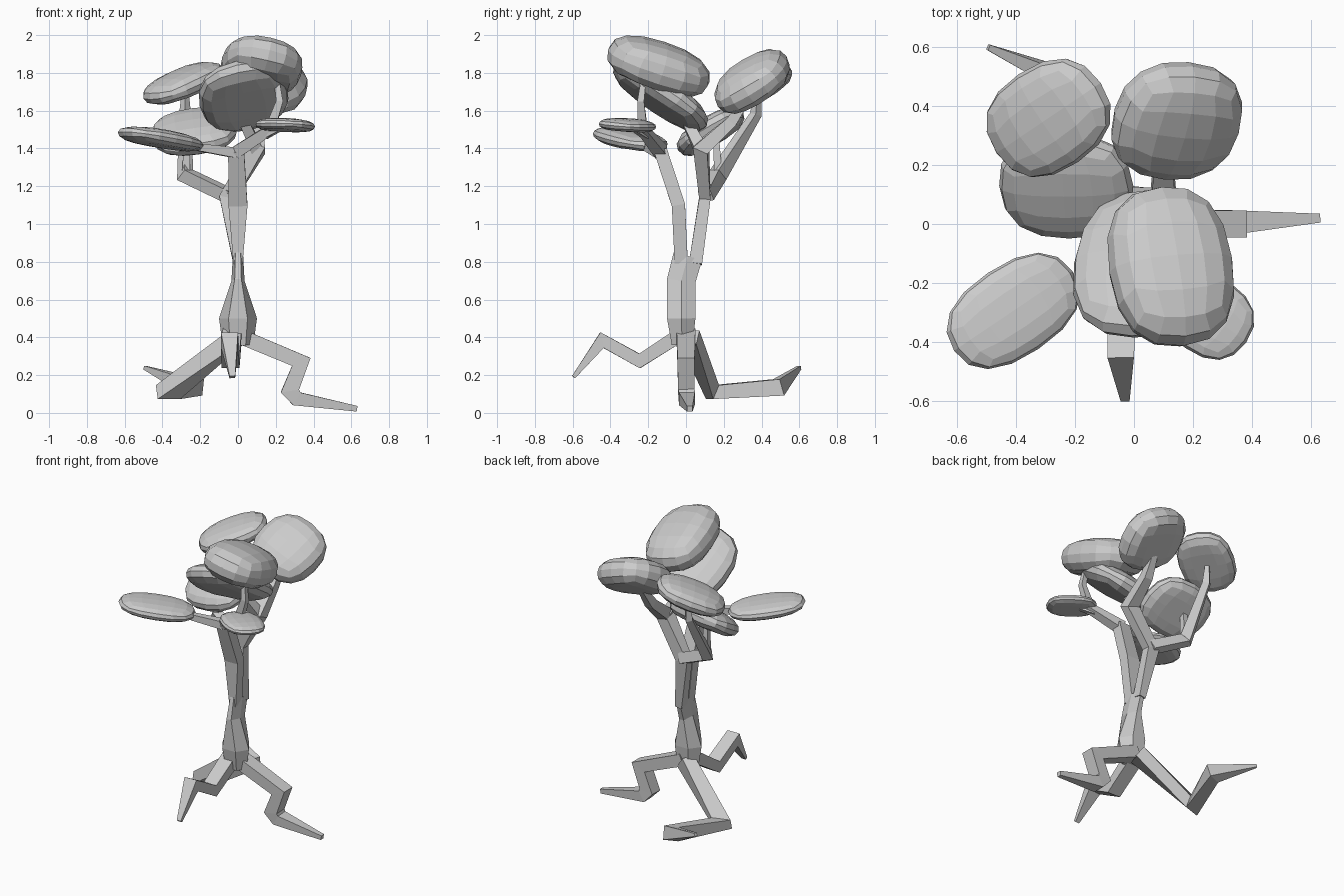
import bpy, bmesh, math
from mathutils import Vector, Euler, Matrix

if "Cube" in bpy.data.objects:
    bpy.data.objects.remove(bpy.data.objects["Cube"])


def finish(bm, name):
    bmesh.ops.recalc_face_normals(bm, faces=bm.faces)
    me = bpy.data.meshes.new(name)
    bm.to_mesh(me)
    bm.free()
    ob = bpy.data.objects.new(name, me)
    bpy.context.collection.objects.link(ob)
    return ob


def tube(name, pts, radii, ref, n=4):
    """Tapered limb with mitred bends; radius is r or (along u, along ref)."""
    bm = bmesh.new()
    pts = [Vector(p) for p in pts]
    ref = Vector(ref)
    dirs = [(b - a).normalized() for a, b in zip(pts, pts[1:])]
    k = 1 / math.cos(math.pi / n)
    rings = []
    for i, p in enumerate(pts):
        a, b = dirs[max(i - 1, 0)], dirs[min(i, len(dirs) - 1)]
        t = (a + b).normalized()
        v = (ref - t * ref.dot(t)).normalized()
        u = t.cross(v)
        ru, rv = radii[i] if isinstance(radii[i], tuple) else (radii[i], radii[i])
        ru *= min(1 / max(t.dot(a), 0.1), 1.4)
        ring = []
        for j in range(n):
            ang = (j + 0.5) * 2 * math.pi / n
            ring.append(bm.verts.new(p + u * ru * k * math.cos(ang) + v * rv * k * math.sin(ang)))
        rings.append(ring)
    for r0, r1 in zip(rings, rings[1:]):
        for j in range(n):
            m = (j + 1) % n
            bm.faces.new((r0[j], r0[m], r1[m], r1[j]))
    bm.faces.new(rings[0])
    bm.faces.new(rings[-1])
    return finish(bm, name)


def foliage(name, center, size, rot):
    """Flattened, rounded cube-grid clump with a flatter underside."""
    bm = bmesh.new()
    bmesh.ops.create_cube(bm, size=2)
    bmesh.ops.subdivide_edges(bm, edges=bm.edges[:], cuts=3, use_grid_fill=True)
    p = 2.4
    for v in bm.verts:
        c = Vector([math.tan(x * math.pi / 4) * 0.5 + x * 0.5 for x in v.co])
        c /= sum(abs(x) ** p for x in c) ** (1 / p)
        if c.z < 0:
            c.z = max(c.z, -0.8)
        v.co = Vector((c.x * size[0] / 2, c.y * size[1] / 2, c.z * size[2] / 2))
    e = Euler([math.radians(a) for a in rot], 'XYZ').to_matrix().to_4x4()
    bmesh.ops.transform(bm, matrix=Matrix.Translation(center) @ e, verts=bm.verts)
    return finish(bm, name)


X, Y, Z = (1, 0, 0), (0, 1, 0), (0, 0, 1)

# Trunk
tube("trunk", [(0, -.02, .36), (0, -.025, .5), (0, -.025, .7), (0, .01, .83)],
     [(.055, .07), (.075, .087), (.075, .03), (.078, .024)], X, 6)

# Roots
tube("root_right", [(0, 0, .41), (.335, 0, .27), (.275, .002, .117), (.31, .005, .075), (.63, .02, .022)],
     [(.04, .05), (.038, .045), (.042, .044), (.036, .042), (.015, .015)], Y)
tube("root_front", [(-.03, -.02, .42), (-.04, -.245, .275), (-.045, -.445, .385), (-.03, -.595, .19)],
     [(.038, .05), (.033, .048), (.032, .045), (.01, .015)], X)
tube("root_back_left", [(-.01, .02, .4), (-.37, .14, .11), (-.23, .49, .135), (-.495, .6, .24)],
     [.045, (.045, .04), (.035, .045), .01], Z)

# Main limbs
tube("limb_front", [(0, -.025, .79), (0, -.04, 1.1), (-.01, -.135, 1.39)],
     [(.035, .024), (.035, .05), (.035, .042)], X)
tube("limb_back", [(0, .05, .79), (-.055, .1, 1.14), (.1, .08, 1.4), (.1, .24, 1.54), (.11, .32, 1.66)],
     [(.035, .024), (.028, .045), (.036, .045), .03, .02], X)

# Smaller branches
tube("branch_left_back", [(-.05, .105, 1.15), (-.28, .17, 1.26), (-.28, .37, 1.58), (-.28, .38, 1.72)],
     [.034, .033, .022, .012], (1, 1, 0))
tube("branch_left_middle", [(-.275, .17, 1.26), (-.27, .16, 1.46)], [.022, .015], Y)
tube("branch_left_front", [(0, -.13, 1.375), (-.2, -.2, 1.405), (-.34, -.27, 1.44)],
     [.028, .02, .012], Z)
tube("branch_right_front", [(-.01, -.13, 1.38), (.17, -.23, 1.5), (.22, -.24, 1.65), (.2, -.22, 1.8)],
     [.033, .026, .018, .012], Y)
tube("twig_right_front", [(.14, -.21, 1.47), (.25, -.3, 1.52)], [.02, .012], Z)
tube("branch_center", [(.1, .08, 1.39), (.03, .0, 1.55), (.04, -.06, 1.65)], [.033, .025, .015], Y)

# Foliage clumps: center, size, rotation in degrees
clumps = {
    "foliage_top": ((.125, -.145, 1.835), (.43, .57, .25), (-18, 13, 5)),
    "foliage_center": ((.03, -.135, 1.68), (.48, .59, .17), (-34, -13, 0)),
    "foliage_front_left": ((-.41, -.295, 1.45), (.49, .31, .1), (0, 9, 34)),
    "foliage_middle_left": ((-.23, .13, 1.49), (.46, .4, .15), (30, -8, 0)),
    "foliage_back_left": ((-.29, .36, 1.745), (.46, .36, .14), (0, -22, 34)),
    "foliage_front_right": ((.25, -.31, 1.522), (.32, .27, .075), (-5, 0, -35)),
    "foliage_back_right": ((.145, .35, 1.755), (.45, .44, .22), (31, 20, -5)),
}
for name, (c, s, r) in clumps.items():
    foliage(name, c, s, r)
